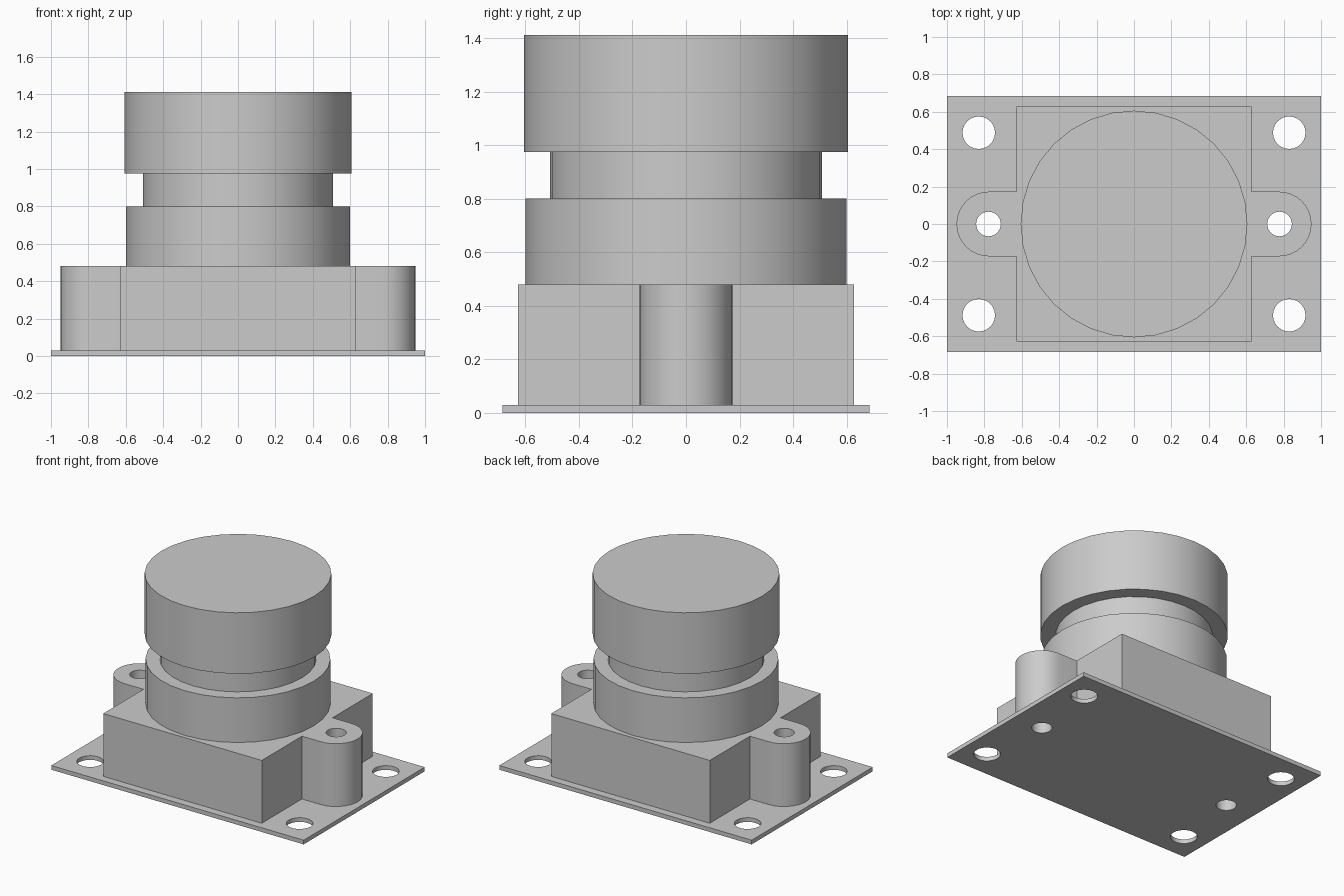
import bpy, bmesh, math

cube = bpy.data.objects.get("Cube")
if cube:
    bpy.data.objects.remove(cube, do_unlink=True)

GREY = (0.6, 0.6, 0.6, 1.0)
grey = bpy.data.materials.new("plain grey")
grey.use_nodes = True
grey.diffuse_color = GREY
grey.node_tree.nodes["Principled BSDF"].inputs["Base Color"].default_value = GREY


def finish(bm, name):
    """Turn a bmesh into a shaded, coloured object."""
    bmesh.ops.recalc_face_normals(bm, faces=bm.faces)
    mesh = bpy.data.meshes.new(name)
    bm.to_mesh(mesh)
    bm.free()
    mesh.materials.append(grey)
    obj = bpy.data.objects.new(name, mesh)
    bpy.context.collection.objects.link(obj)
    bpy.ops.object.select_all(action="DESELECT")
    obj.select_set(True)
    bpy.context.view_layer.objects.active = obj
    bpy.ops.object.shade_smooth_by_angle(angle=math.radians(30))
    return obj


def arc(cx, cy, radius, start=0, sweep=360, steps=24):
    count = steps if sweep == 360 else steps + 1
    angles = [math.radians(start + sweep * i / steps) for i in range(count)]
    return [(cx + radius * math.cos(a), cy + radius * math.sin(a)) for a in angles]


def plate(name, outline, holes, z0, z1):
    """Extrude an outline with holes between two heights."""
    bm = bmesh.new()
    for loop in [outline] + holes:
        verts = [bm.verts.new((x, y, z0)) for x, y in loop]
        for i, v in enumerate(verts):
            bm.edges.new((verts[i - 1], v))
    bmesh.ops.triangle_fill(bm, edges=bm.edges[:], use_beauty=True)
    bottom = bm.faces[:]
    top = bmesh.ops.extrude_face_region(bm, geom=bottom, use_keep_orig=True)
    moved = [g for g in top["geom"] if isinstance(g, bmesh.types.BMVert)]
    bmesh.ops.translate(bm, verts=moved, vec=(0, 0, z1 - z0))
    return finish(bm, name)


def lathe(name, profile, steps):
    """Spin a (radius, height) profile around z."""
    bm = bmesh.new()
    verts = [bm.verts.new((r, 0, z)) for r, z in profile]
    edges = [bm.edges.new(pair) for pair in zip(verts, verts[1:])]
    bmesh.ops.spin(bm, geom=verts + edges, axis=(0, 0, 1), cent=(0, 0, 0),
                   angle=2 * math.pi, steps=steps)
    bmesh.ops.remove_doubles(bm, verts=bm.verts, dist=0.0001)
    return finish(bm, name)


# Circuit board with corner holes and two screw holes
W, D, T = 1.0, 0.685, 0.03
screw_holes = [arc(s * 0.778, 0, 0.066) for s in (-1, 1)]
corner_holes = [arc(sx * 0.83, sy * 0.488, 0.087) for sx in (-1, 1) for sy in (-1, 1)]
plate("circuit_board", [(-W, -D), (W, -D), (W, D), (-W, D)],
      corner_holes + screw_holes, 0, T)

# Square housing with a rounded screw lug on each side
B, R, LUG = 0.628, 0.173, 0.776
half = [(B, -B), (B, -R)] + arc(LUG, 0, R, -90, 180, 16) + [(B, R), (B, B)]
plate("lens_mount", half + [(-x, -y) for x, y in half], screw_holes, T, 0.48)

# Lens barrel: lower ring, narrow neck and wide cap
lathe("lens_barrel", [(0, 0.47), (0.6, 0.47), (0.6, 0.8), (0.508, 0.8), (0.508, 0.975),
                      (0.606, 0.975), (0.606, 1.412), (0, 1.412)], 32)
